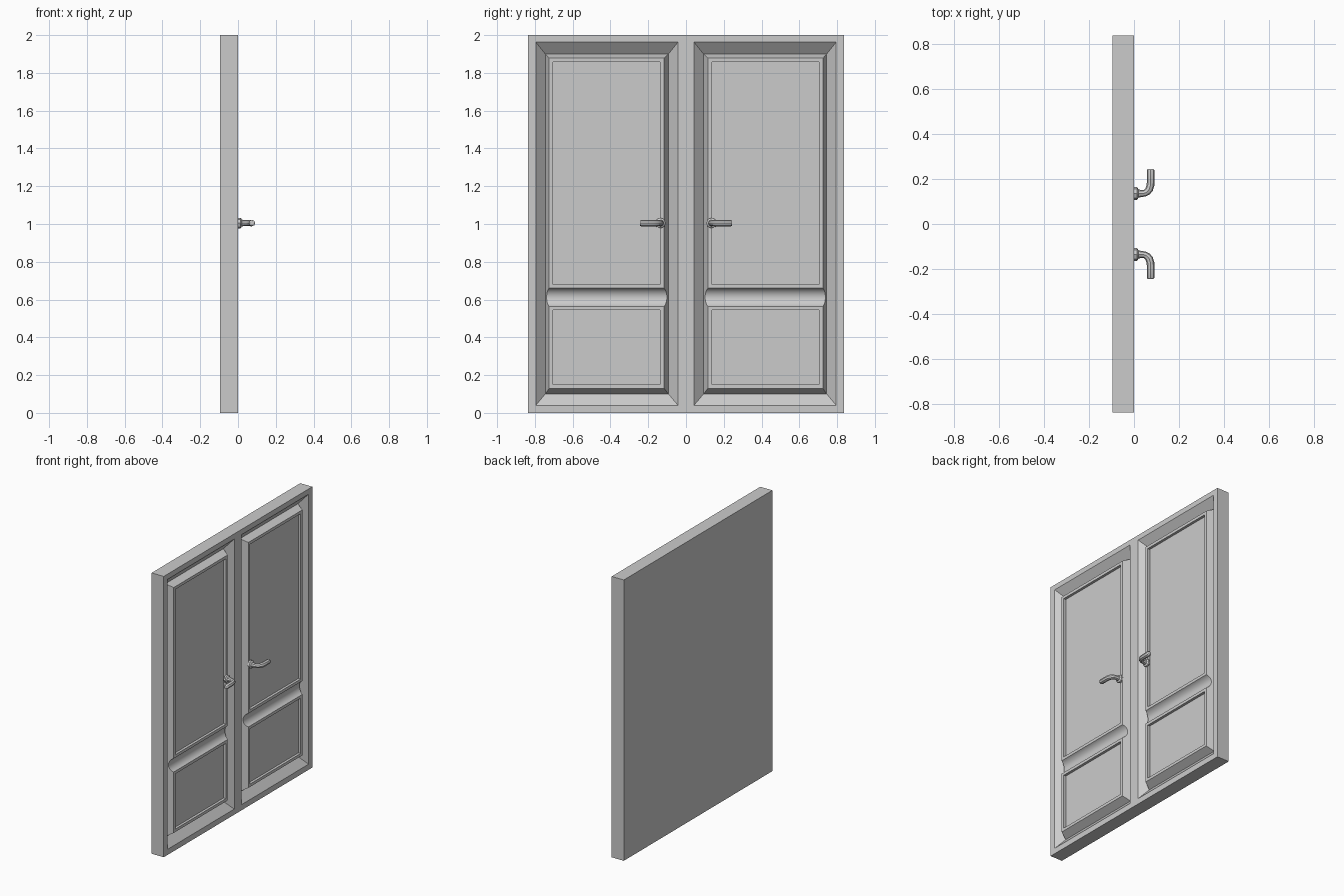
import bpy, bmesh
from math import sin, cos, pi, radians, asin

if "Cube" in bpy.data.objects:
    bpy.data.objects.remove(bpy.data.objects["Cube"])

BACK, GROOVE, FRONT = -0.095, -0.05, 0.0


def activate(ob):
    bpy.ops.object.select_all(action='DESELECT')
    ob.select_set(True)
    bpy.context.view_layer.objects.active = ob


def finish(bm, name, smooth=False):
    bmesh.ops.recalc_face_normals(bm, faces=bm.faces)
    me = bpy.data.meshes.new(name)
    bm.to_mesh(me)
    bm.free()
    ob = bpy.data.objects.new(name, me)
    bpy.context.collection.objects.link(ob)
    if smooth:
        activate(ob)
        bpy.ops.object.shade_smooth_by_angle(angle=radians(30))
    return ob


def mirror_y(ob):
    m = ob.modifiers.new("Mirror", 'MIRROR')
    m.use_axis = (False, True, False)
    return ob


# Door slab: stepped rectangular rings from the back to the groove bottom
bm = bmesh.new()
rings = []
for x, y0, y1, z0, z1 in [(BACK, 0, .836, 0, 2), (FRONT, 0, .836, 0, 2),
                          (FRONT, .042, .795, .04, 1.963),
                          (GROOVE, .093, .745, .10, 1.90)]:
    rings.append([bm.verts.new((x, y, z))
                  for y, z in ((y0, z0), (y1, z0), (y1, z1), (y0, z1))])
bm.faces.new(rings[0])
for a, b in zip(rings, rings[1:]):
    for i in range(4):
        quad = (a[i], a[(i + 1) % 4], b[(i + 1) % 4], b[i])
        if any(v.co.y > 1e-5 for v in quad):      # centre line stays open
            bm.faces.new(quad)
# recalc on an open shell, then make sure the back faces -x
slab = finish(bm, "door_frame")
if slab.data.polygons[0].normal.x > 0:
    slab.data.flip_normals()
mirror_y(slab)

# Raised leaf: side profile with a concave cove between the two panels
half, depth = (.66 - .564) / 2, .032
rad = (half * half + depth * depth) / (2 * depth)
span = asin(half / rad)
profile = [(GROOVE, .10), (FRONT, .13)]
for i in range(13):
    t = -span + 2 * span * i / 12
    profile.append((-(rad * cos(t) - (rad - depth)), .612 + rad * sin(t)))
profile += [(FRONT, 1.878), (GROOVE, 1.90)]
bm = bmesh.new()
sides = []
for yg, yf in ((.093, .116), (.745, .725)):
    sides.append([bm.verts.new((x, yf + (yg - yf) * x / GROOVE, z)) for x, z in profile])
strips = [bm.faces.new((sides[0][i], sides[0][i + 1], sides[1][i + 1], sides[1][i]))
          for i in range(len(profile) - 1)]
for s in sides:
    bm.faces.new(s)
bmesh.ops.recalc_face_normals(bm, faces=bm.faces)
if strips[1].normal.x < 0:
    bmesh.ops.reverse_faces(bm, faces=bm.faces)
# Sunken fields inside both panels
for face in (strips[1], strips[-2]):
    bmesh.ops.inset_region(bm, faces=[face], thickness=.029)
    new = bmesh.ops.extrude_discrete_faces(bm, faces=[face])["faces"][0]
    bmesh.ops.translate(bm, verts=new.verts, vec=(-.018, 0, 0))
bm.normal_update()
me = bpy.data.meshes.new("door_panels")
bm.to_mesh(me)
bm.free()
panels = bpy.data.objects.new("door_panels", me)
bpy.context.collection.objects.link(panels)
activate(panels)
bpy.ops.object.shade_smooth_by_angle(angle=radians(30))
mirror_y(panels)

# Lever handles: rosette and neck flow into a bent round bar
path = [(0, .135, .028), (.013, .135, .028), (.017, .135, .024), (.02, .135, .018),
        (.036, .135, .015), (.048, .137, .015), (.060, .144, .016), (.068, .155, .017),
        (.073, .172, .017), (.074, .195, .017), (.074, .238, .017),
        (.074, .242, .015), (.074, .244, .011)]
for name, s in (("handle_right", 1), ("handle_left", -1)):
    cu = bpy.data.curves.new(name, 'CURVE')
    cu.dimensions = '3D'
    cu.bevel_depth = 1
    cu.bevel_resolution = 2
    cu.use_fill_caps = True
    sp = cu.splines.new('POLY')
    sp.points.add(len(path) - 1)
    for p, (x, y, r) in zip(sp.points, path):
        p.co = (x, s * y, 1.005, 1)
        p.radius = r
    ob = bpy.data.objects.new(name, cu)
    bpy.context.collection.objects.link(ob)
    activate(ob)
    bpy.ops.object.convert(target='MESH')
    bpy.ops.object.shade_smooth_by_angle(angle=radians(40))
